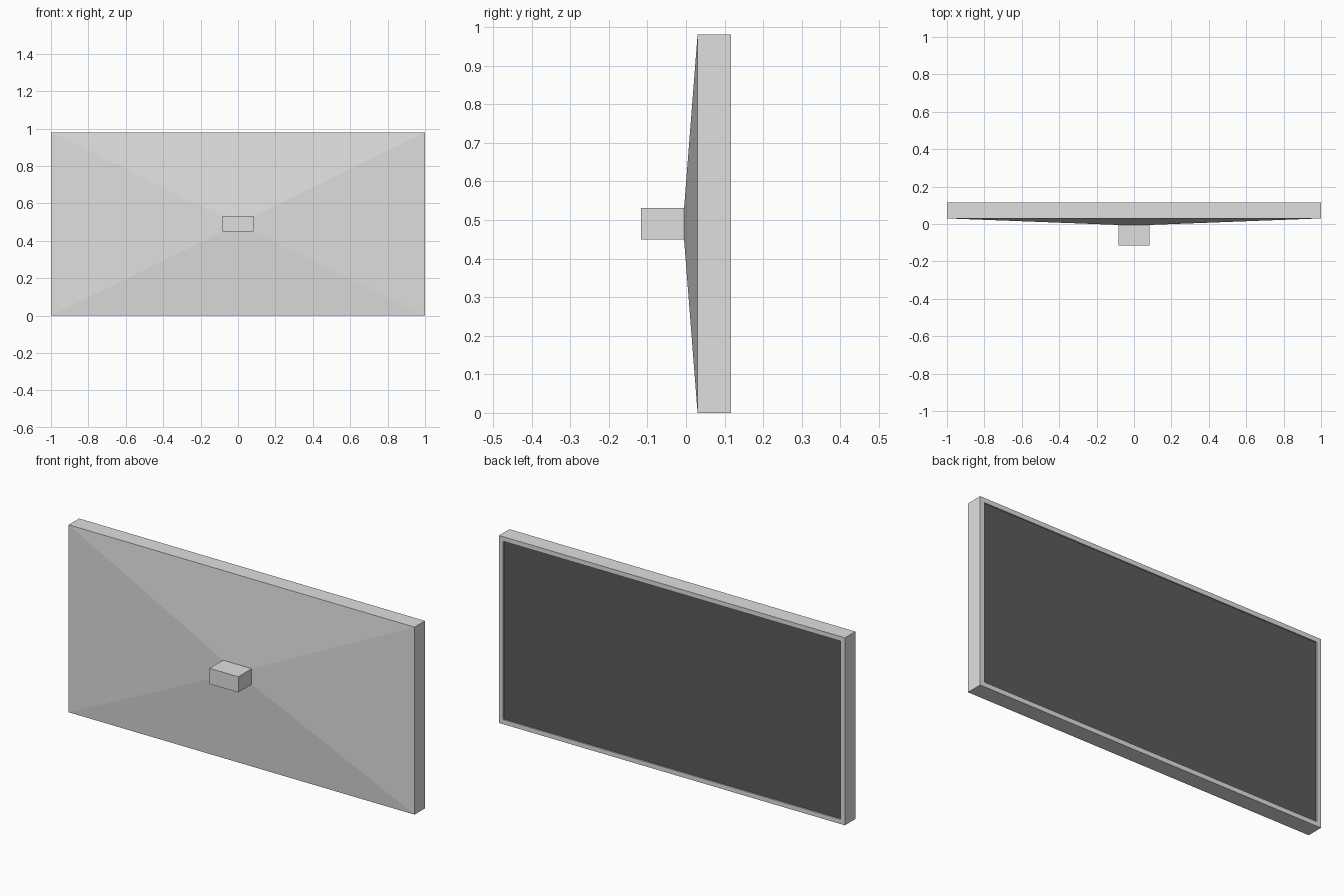
import bpy
import bmesh

cube = bpy.data.objects.get("Cube")
if cube:
    bpy.data.objects.remove(cube, do_unlink=True)

HEIGHT = 0.98
MID = HEIGHT / 2


def material(name, level):
    mat = bpy.data.materials.new(name)
    mat.use_nodes = True
    colour = (level, level, level, 1)
    mat.diffuse_color = colour
    mat.node_tree.nodes["Principled BSDF"].inputs["Base Color"].default_value = colour
    return mat


def rectangle(bm, half_x, half_z, y):
    """Ring of four vertices, upright, centred on the panel."""
    return [bm.verts.new((sx * half_x, y, MID + sz * half_z))
            for sx, sz in ((-1, -1), (1, -1), (1, 1), (-1, 1))]


def loft(name, sections, mats, dark_end=False):
    """Skin a row of rectangles and cap both ends."""
    bm = bmesh.new()
    rings = [rectangle(bm, *s) for s in sections]
    for a, b in zip(rings, rings[1:]):
        for i in range(4):
            j = (i + 1) % 4
            bm.faces.new((a[i], a[j], b[j], b[i]))
    bm.faces.new(rings[0])
    end = bm.faces.new(rings[-1])
    end.material_index = 1 if dark_end else 0
    bmesh.ops.recalc_face_normals(bm, faces=bm.faces)
    mesh = bpy.data.meshes.new(name)
    bm.to_mesh(mesh)
    bm.free()
    for mat in mats:
        mesh.materials.append(mat)
    obj = bpy.data.objects.new(name, mesh)
    bpy.context.collection.objects.link(obj)
    return obj


grey = material("light grey casing", 0.74)
dark = material("dark screen", 0.105)

# Casing: tapered shell, flat rim, bezel and shallow recessed screen
BEZEL = 0.024
loft("casing_and_screen", [
    (0.083, 0.041, -0.005),
    (1.0, MID, 0.03),
    (1.0, MID, 0.116),
    (1.0 - BEZEL, MID - BEZEL, 0.116),
    (1.0 - BEZEL, MID - BEZEL, 0.110),
], [grey, dark], dark_end=True)

# Mounting block on the tapered shell
loft("mounting_block", [
    (0.083, 0.041, -0.116),
    (0.083, 0.041, -0.004),
], [grey])
